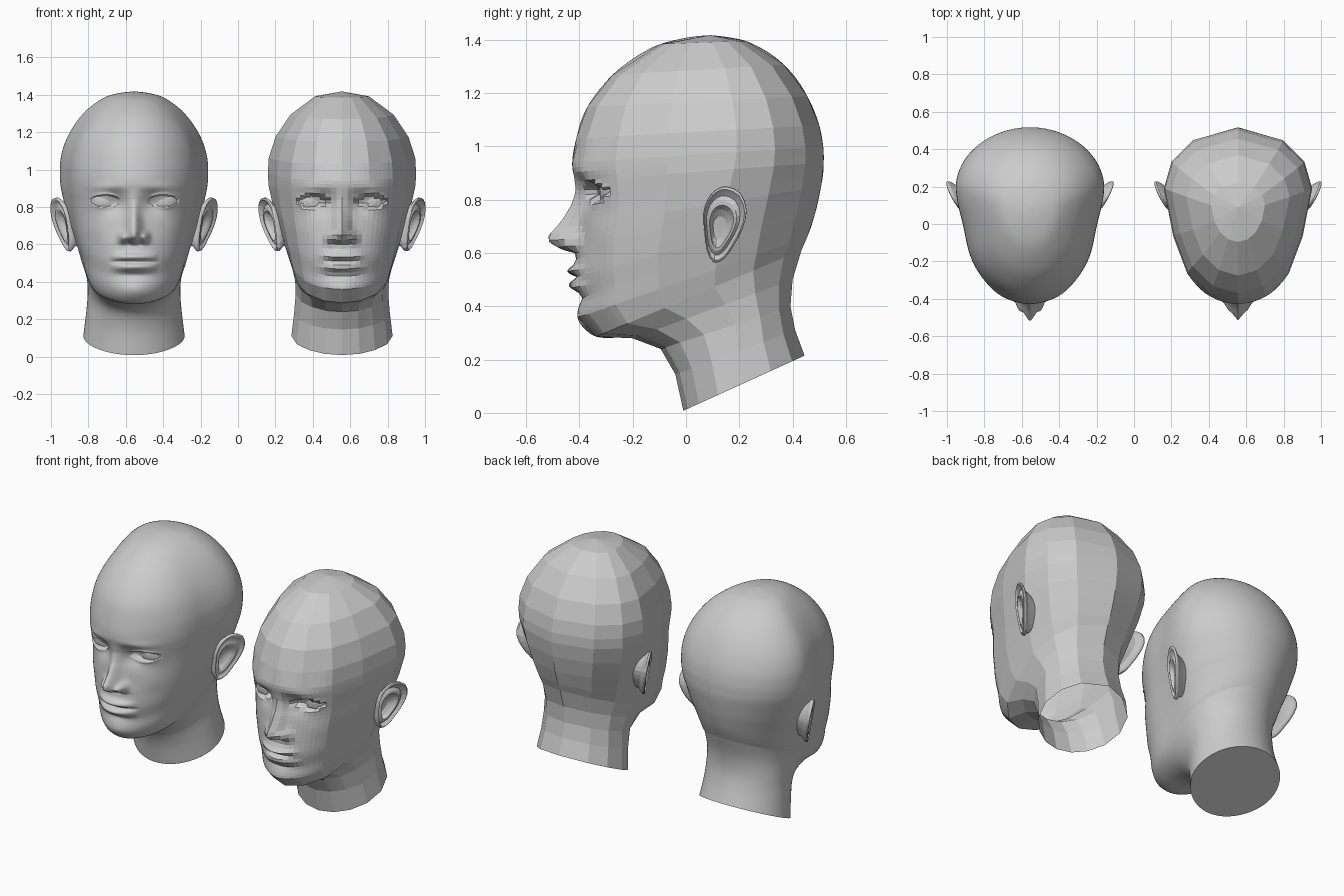
import bpy, bmesh
from math import sin, cos, pi, exp, sqrt

if "Cube" in bpy.data.objects:
    bpy.data.objects.remove(bpy.data.objects["Cube"])

# Head cross-sections, neck to crown: front y, front z, back y, back z, half width, y of widest point
RINGS = [
    (-.01, .008, .445, .215, .272, .21), (-.04, .145, .41, .31, .258, .19),
    (-.095, .24, .392, .40, .25, .18), (-.20, .280, .40, .50, .255, .14),
    (-.322, .283, .43, .60, .272, .10), (-.372, .31, .442, .63, .285, .10),
    (-.398, .36, .455, .66, .297, .10), (-.40, .43, .47, .70, .312, .10),
    (-.415, .51, .485, .75, .332, .11), (-.41, .60, .495, .79, .352, .12),
    (-.40, .70, .507, .85, .372, .14), (-.402, .80, .515, .90, .388, .16),
    (-.415, .87, .517, .94, .397, .17), (-.427, .94, .515, 1.0, .40, .18),
    (-.412, 1.03, .50, 1.08, .395, .18), (-.38, 1.13, .465, 1.17, .368, .17),
    (-.32, 1.22, .41, 1.26, .318, .15), (-.24, 1.30, .335, 1.335, .252, .13),
    (-.12, 1.375, .24, 1.39, .165, .10), (0, 1.408, .165, 1.409, .083, .09),
    (.09, 1.418, .09, 1.418, 0, .09)]
# Nose: z, height above the face, half width
NOSE = [(.598, 0, .06), (.612, .055, .055), (.64, .108, .046), (.665, .114, .042),
        (.72, .068, .036), (.78, .032, .032), (.84, .008, .035), (.90, 0, .04)]
EAR = [(.155, .85), (.205, .825), (.228, .76), (.212, .69), (.18, .63), (.145, .58),
       (.105, .564), (.078, .61), (.068, .69), (.066, .75), (.083, .805), (.115, .84)]
# Ear layers from bowl over the rim to the root: radius, outward offset
EAR_LAYERS = [(.02, -.03), (.3, -.028), (.46, -.012), (.56, .008), (.66, .006), (.78, -.006),
              (.87, .004), (.93, .012), (.99, .008), (1, -.004), (.94, -.014), (.8, -.03), (.66, -.09)]
EYE = (.153, .832)


def spline(p0, p1, p2, p3, t):
    return [.5 * (2 * b + (c - a) * t + (2 * a - 5 * b + 4 * c - d) * t * t
                  + (3 * b - a - 3 * c + d) * t ** 3) for a, b, c, d in zip(p0, p1, p2, p3)]


def bump(u, v, su, sv):
    return exp(-(u / su) ** 2 - (v / sv) ** 2)


def nose(x, z):
    for (z0, h0, w0), (z1, h1, w1) in zip(NOSE, NOSE[1:]):
        if z0 <= z < z1:
            t = (z - z0) / (z1 - z0)
            return (h0 + (h1 - h0) * t) * exp(-(abs(x) / (w0 + (w1 - w0) * t)) ** 2)
    return 0


def features(x, z):
    """Forward relief of the face."""
    ax = abs(x)
    d = nose(x, z)
    d += .042 * bump(ax - .06, z - .64, .022, .026)              # nostril wings
    d -= .02 * bump(ax - .032, z - .612, .014, .012)             # nostrils
    d -= .042 * bump(ax - .105, z - .825, .065, .06)             # sockets
    d += .016 * bump(ax - EYE[0], z - EYE[1], .08, .05)          # lids
    d += .010 * bump(ax - .14, z - .905, .10, .025)              # brows
    d += .010 * bump(ax - .21, z - .69, .07, .07)                # cheekbones
    taper = max(0, 1 - (ax / .13) ** 2)
    d += .030 * taper * bump(0, z - .533, 1, .020)               # upper lip
    d += .030 * taper * bump(0, z - .478, 1, .022)               # lower lip
    d -= .018 * max(0, 1 - (ax / .14) ** 2) * bump(0, z - .507, 1, .009)
    d -= .012 * bump(ax, z - .435, .09, .02)                     # chin crease
    d += .010 * bump(ax, z - .355, .08, .04)                     # chin
    e = 1 - ((ax - EYE[0]) / .075) ** 2                          # eye opening
    if e > 0:
        m = abs(z - EYE[1]) / (.031 * sqrt(e) + .001)
        d += -.03 if m < 1 else .006 * exp(-((m - 1.15) / .25) ** 2)
    return d


def head_point(s, a):
    i = min(int(s), len(RINGS) - 2)
    r = [RINGS[min(max(i + k, 0), len(RINGS) - 1)] for k in (-1, 0, 1, 2)]
    yf, zf, yb, zb, w, ym = spline(*r, s - i)
    c = cos(a)
    y = ym + c * (yf - ym if c > 0 else ym - yb)
    x = w * sin(a) * (1 - .06 * exp(-((y + .02) / .15) ** 2))
    z = zf + (zb - zf) * (y - yf) / max(yb - yf, 1e-6)
    if c > .3 and 4 < s < 14:
        y -= features(x, z) * min(1, (c - .3) / .2)
    return x, y, z


def facet_point(s, a, rows, cols):
    """Point on the flat panel between coarse rows and columns."""
    i = max(k for k in range(len(rows) - 1) if rows[k] <= s)
    j = max(k for k in range(len(cols) - 1) if cols[k] <= abs(a))
    u = (s - rows[i]) / (rows[i + 1] - rows[i])
    v = (abs(a) - cols[j]) / (cols[j + 1] - cols[j])
    g = 1 if a >= 0 else -1
    q = [head_point(rows[i + m], g * cols[j + n]) for m in (0, 1) for n in (0, 1)]
    k = ((1 - u) * (1 - v), (1 - u) * v, u * (1 - v), u * v)
    return tuple(sum(k[n] * q[n][c] for n in range(4)) for c in range(3))


def loft(name, grid, cx, smooth, cap_start=False):
    """Skin a list of closed rings."""
    bm = bmesh.new()
    vs = [[bm.verts.new((x + cx, y, z)) for x, y, z in ring] for ring in grid]
    n = len(vs[0])
    for r0, r1 in zip(vs, vs[1:]):
        for j in range(n):
            bm.faces.new((r0[j], r0[(j + 1) % n], r1[(j + 1) % n], r1[j])).smooth = smooth
    if cap_start:
        bm.faces.new(vs[0][::-1])
    bmesh.ops.remove_doubles(bm, verts=bm.verts, dist=1e-5)
    bmesh.ops.recalc_face_normals(bm, faces=bm.faces)
    me = bpy.data.meshes.new(name)
    bm.to_mesh(me)
    bm.free()
    ob = bpy.data.objects.new(name, me)
    bpy.context.collection.objects.link(ob)
    return ob


def ear(name, side, cx, per, smooth):
    outline, n = [], len(EAR)
    for i in range(n):
        for k in range(per):
            outline.append(spline(*[EAR[(i + m) % n] for m in (-1, 0, 1, 2)], k / per))
    grid = []
    for r, off in EAR_LAYERS:
        ring = []
        for oy, oz in outline:
            y, z = .118 + r * (oy - .118), .69 + r * (oz - .69)
            ring.append((side * (.362 + .5 * (y - .1) + .18 * (z - .7) + off), y, z))
        grid.append(ring)
    loft(name, grid, cx, smooth, True)


def eye(name, side, cx, seg, smooth):
    grid = [[(side * .155 + .1 * sin(p) * cos(2 * pi * j / seg), -.226 - .1 * cos(p),
              EYE[1] + .1 * sin(p) * sin(2 * pi * j / seg)) for j in range(seg)]
            for p in [pi * .6 * i / (seg // 2) for i in range(seg // 2 + 1)]]
    loft(name, grid, cx, smooth)


# Smooth head: dense rows and columns, denser on the face
rows = [i + k / m for i in range(20) for m in [14 if 7 <= i <= 12 else 6] for k in range(m)] + [20]
ts = [2 * pi * j / 152 - pi for j in range(152)]
loft("smooth_head", [[head_point(s, t - .6 * sin(t)) for t in ts] for s in rows], -.556, True, True)

# Faceted head: coarse panels with a finer face
c_rows = [0, 1, 2, 3, 4.2, 6, 8, 10, 12, 13, 14, 15.2, 16.6, 18.2, 20]
c_cols = [0, .375, .75, 1.15, 1.6, 2.05, 2.5, pi]
f_rows = sorted(set(c_rows) | {6 + k / 4 for k in range(29)})
half = sorted(set(c_cols) | {k * .075 for k in range(1, 10) if k != 5})
f_cols = [-a for a in half[:0:-1]][1:] + half
grid = [[head_point(s, a) if 6 <= s <= 13 and abs(a) <= .75 else facet_point(s, a, c_rows, c_cols)
         for a in f_cols] for s in f_rows]
loft("faceted_head", grid, .556, False)

# Ears and eyes on both heads
for style, cx, per, seg, smooth in (("smooth", -.556, 5, 32, True), ("faceted", .556, 2, 14, False)):
    for label, side in (("right", -1), ("left", 1)):
        ear(f"{style}_{label}_ear", side, cx, per, smooth)
        eye(f"{style}_{label}_eye", side, cx, seg, smooth)
